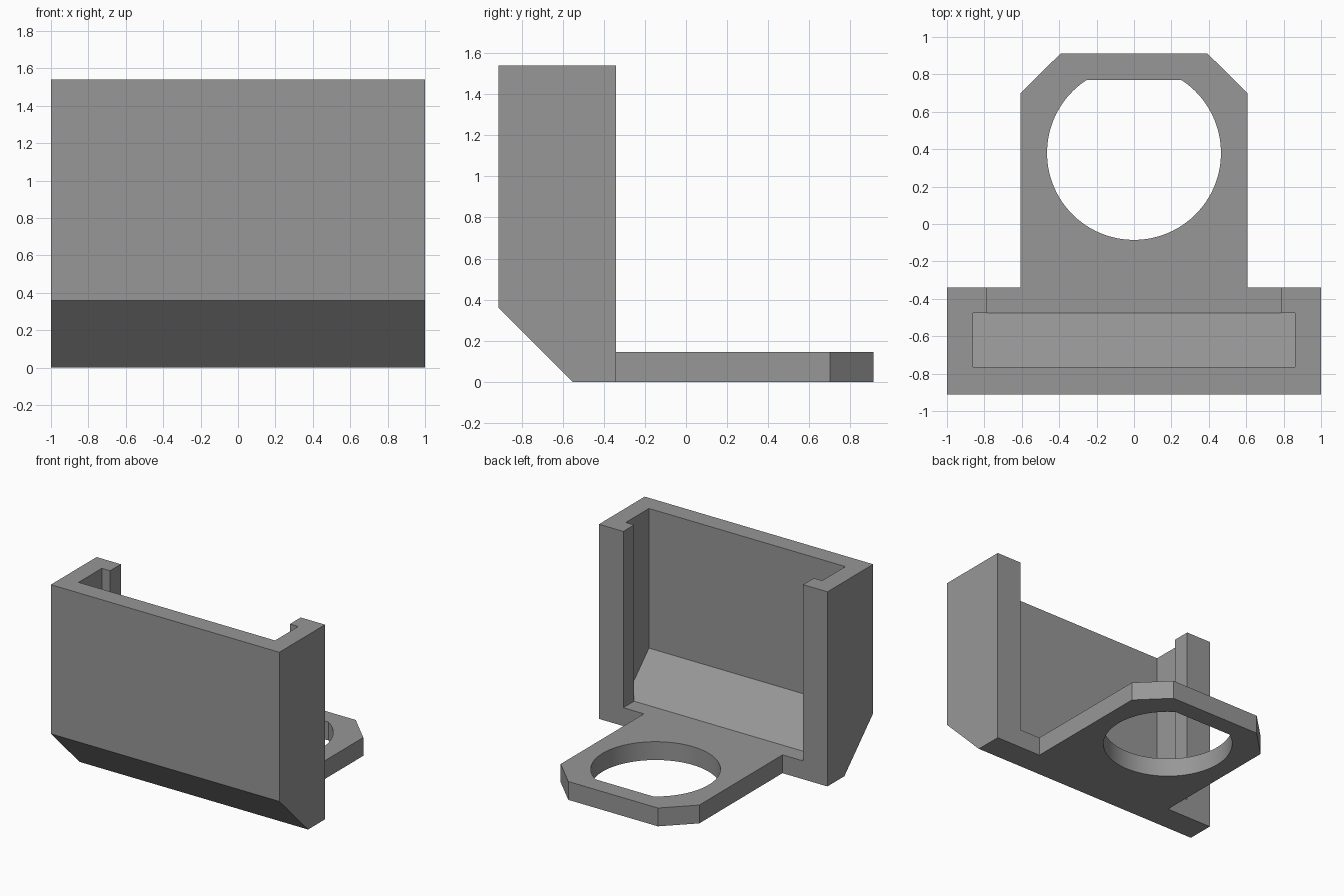
import bpy
import bmesh
import math

if "Cube" in bpy.data.objects:
    bpy.data.objects.remove(bpy.data.objects["Cube"])

grey = bpy.data.materials.new("grey plastic")
grey.diffuse_color = (0.31, 0.31, 0.31, 1)
grey.use_nodes = True
grey.node_tree.nodes["Principled BSDF"].inputs["Base Color"].default_value = grey.diffuse_color


def prism(name, outline, direction):
    """Extrude a closed outline of 3D points along a direction."""
    bm = bmesh.new()
    face = bm.faces.new([bm.verts.new(p) for p in outline])
    extruded = bmesh.ops.extrude_face_region(bm, geom=[face])["geom"]
    verts = [v for v in extruded if isinstance(v, bmesh.types.BMVert)]
    bmesh.ops.translate(bm, vec=direction, verts=verts)
    bmesh.ops.recalc_face_normals(bm, faces=bm.faces)
    mesh = bpy.data.meshes.new(name)
    bm.to_mesh(mesh)
    bm.free()
    mesh.materials.append(grey)
    obj = bpy.data.objects.new(name, mesh)
    bpy.context.collection.objects.link(obj)
    return obj


def side_prism(name, profile, half):
    """Prism with a (y, z) profile spanning x = -half to half."""
    return prism(name, [(-half, y, z) for y, z in profile], (2 * half, 0, 0))


def combine(target, tool, operation):
    mod = target.modifiers.new(operation, 'BOOLEAN')
    mod.operation = operation
    mod.solver = 'EXACT'
    mod.object = tool
    bpy.context.view_layer.objects.active = target
    bpy.ops.object.modifier_apply(modifier=mod.name)
    bpy.data.objects.remove(tool)


FLOOR = 0.145
BACK = -0.34

# Upright pocket body with a sloped lower front
bracket = side_prism("holder_bracket", [
    (-0.912, 0.36), (-0.552, 0), (BACK, 0), (BACK, 1.54), (-0.912, 1.54)], 1.0)

# Wide slot with a sloped floor
combine(bracket, side_prism("slot_cutter", [
    (-0.765, 0.435), (-0.475, FLOOR), (-0.475, 1.7), (-0.765, 1.7)], 0.86), 'DIFFERENCE')

# Narrower opening through the back, leaving a retaining lip on each side
combine(bracket, side_prism("opening_cutter", [
    (-0.475, FLOOR), (-0.2, FLOOR), (-0.2, 1.7), (-0.6, 1.7)], 0.787), 'DIFFERENCE')

# Flat ring plate with clipped corners
half_outline = [(0.607, BACK), (0.607, 0.70), (0.392, 0.912)]
outline = half_outline + [(-x, y) for x, y in reversed(half_outline)]
plate = prism("ring_plate", [(x, y, 0) for x, y in outline], (0, 0, FLOOR))

# Round hole with one flat side
radius, centre, flat = 0.465, 0.38, 0.77
start = math.pi - math.asin((flat - centre) / radius)
sweep = 3 * math.pi - 2 * start
steps = 80
arc = [start + sweep * i / steps for i in range(steps + 1)]
hole = prism("hole_cutter", [
    (radius * math.cos(a), centre + radius * math.sin(a), -0.2) for a in arc], (0, 0, 0.6))
combine(plate, hole, 'DIFFERENCE')
combine(bracket, plate, 'UNION')

# Smooth the hole wall while keeping all other edges sharp
bracket.select_set(True)
bpy.context.view_layer.objects.active = bracket
bpy.ops.object.shade_smooth_by_angle(angle=math.radians(20))
